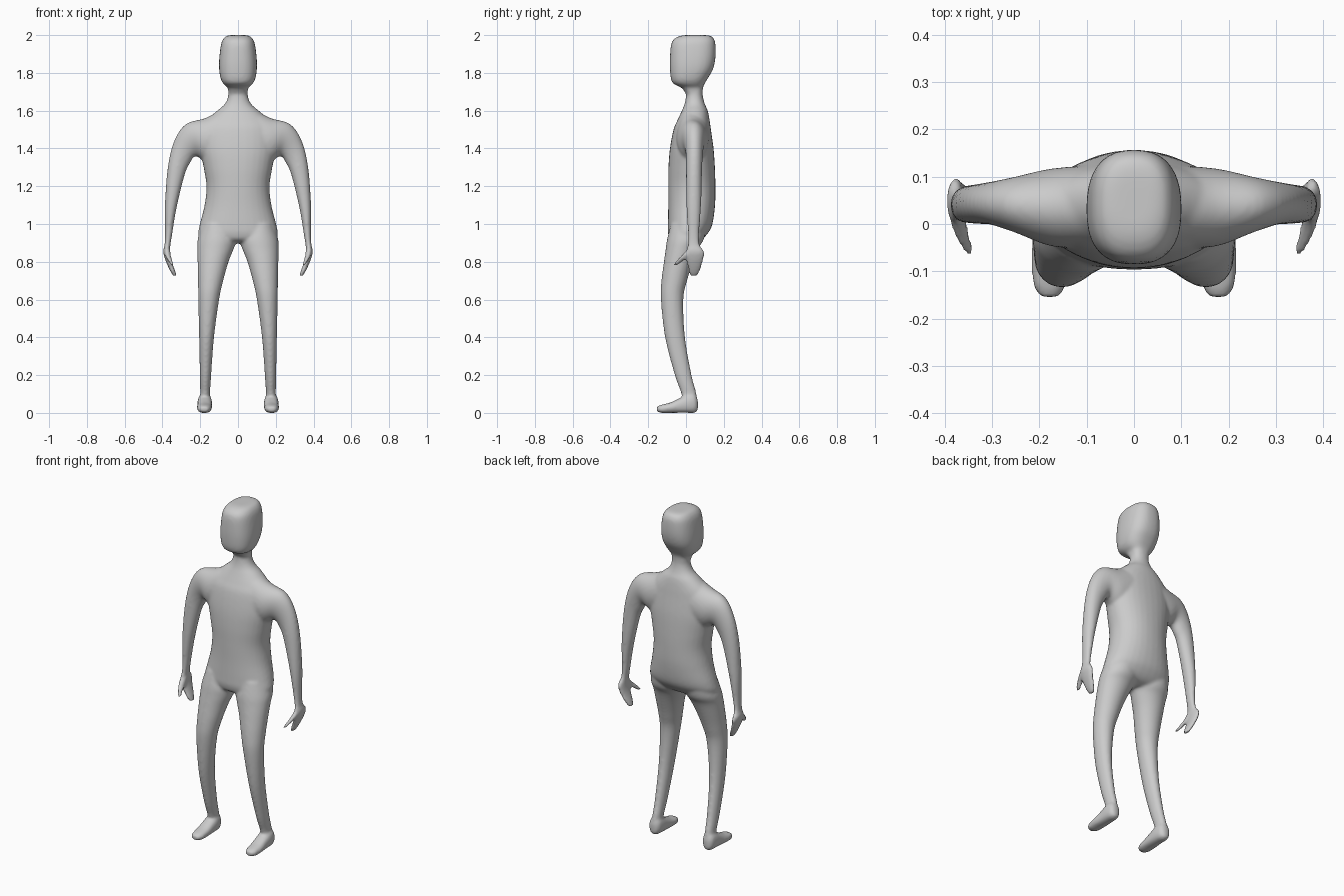
import bpy, bmesh, math
from mathutils import Vector


def spline(rows, steps=5):
    """Catmull-Rom interpolation of section parameters."""
    rows = [Vector(r) for r in rows]
    out = []
    for i in range(len(rows) - 1):
        p0, p1, p2 = rows[max(i - 1, 0)], rows[i], rows[i + 1]
        p3 = rows[min(i + 2, len(rows) - 1)]
        for k in range(steps):
            t = k / steps
            out.append(p1 + 0.5 * t * ((p2 - p0) + t * ((2 * p0 - 5 * p1 + 4 * p2 - p3)
                       + t * (3 * (p1 - p2) + p3 - p0))))
    return out + [rows[-1]]


def loft(bm, rows, side=1, power=2.0, along_y=False, n=32):
    """Section = (x1, h1, x2, h2, d1, d2): two end points and a depth range."""
    rings = []
    for x1, h1, x2, h2, d1, d2 in spline(rows):
        ring = []
        for i in range(n):
            a = 2 * math.pi * i / n
            c, s = math.cos(a), math.sin(a)
            u = math.copysign(abs(c) ** (2 / power), c)
            v = math.copysign(abs(s) ** (2 / power), s)
            x = (x1 + x2) / 2 + (x2 - x1) / 2 * u
            h = (h1 + h2) / 2 + (h2 - h1) / 2 * u
            d = (d1 + d2) / 2 + (d2 - d1) / 2 * v
            ring.append(bm.verts.new((side * x, h, d) if along_y else (side * x, d, h)))
        rings.append(ring)
    for r, q in zip(rings, rings[1:]):
        for i in range(n):
            j = (i + 1) % n
            bm.faces.new((r[i], r[j], q[j], q[i]))
    bm.faces.new(rings[0])
    bm.faces.new(rings[-1])


def level(rows):
    """Symmetric sections from (half width, z, front y, back y)."""
    return [(-w, z, w, z, a, b) for w, z, a, b in rows]


bm = bmesh.new()

# head
loft(bm, level([(.035, 2.0, 0, .1), (.06, 1.996, -.03, .13), (.078, 1.98, -.062, .148),
                (.09, 1.95, -.079, .156), (.099, 1.88, -.085, .156), (.1, 1.82, -.085, .143),
                (.092, 1.77, -.08, .115), (.077, 1.742, -.066, .098),
                (.056, 1.722, -.025, .09), (.05, 1.69, 0, .088)]), power=2.5)

# neck and torso
loft(bm, level([(.05, 1.75, 0, .088), (.052, 1.68, 0, .089), (.07, 1.635, -.008, .1),
                (.11, 1.6, -.022, .115), (.165, 1.55, -.045, .125), (.195, 1.5, -.066, .132),
                (.2, 1.4, -.085, .146), (.182, 1.3, -.093, .153), (.167, 1.2, -.094, .156),
                (.177, 1.1, -.094, .154), (.202, 1.0, -.096, .14), (.21, .95, -.095, .115),
                (.19, .915, -.08, .08), (.1, .9, -.04, .04)]), power=2.15)

for side in (1, -1):
    # shoulder, arm and flat hand
    loft(bm, [(.06, 1.62, .06, 1.32, -.05, .125), (.17, 1.562, .17, 1.33, -.048, .118),
              (.275, 1.53, .225, 1.36, -.018, .1), (.338, 1.44, .255, 1.32, -.002, .09),
              (.372, 1.3, .282, 1.26, 0, .085), (.387, 1.1, .324, 1.09, .002, .08),
              (.386, .95, .349, .94, .01, .07), (.389, .89, .358, .885, .008, .075),
              (.396, .855, .36, .85, 0, .098), (.385, .81, .352, .805, .003, .092),
              (.361, .755, .332, .75, .012, .075), (.343, .725, .323, .722, .022, .06)], side)
    # thumb
    loft(bm, [(.39, .87, .358, .865, .01, .06), (.388, .84, .355, .835, -.02, .035),
              (.373, .808, .345, .803, -.052, -.012), (.355, .782, .335, .779, -.07, -.045)], side)
    # leg
    loft(bm, [(.03, 1.0, .19, 1.0, -.08, .11), (.008, .92, .213, .92, -.1, .095),
              (.022, .87, .215, .87, -.107, .065), (.05, .8, .214, .8, -.117, .038),
              (.078, .7, .212, .7, -.13, .006), (.1, .6, .21, .6, -.133, -.014),
              (.127, .4, .206, .4, -.111, -.005), (.142, .2, .202, .2, -.06, .03),
              (.148, .1, .2, .1, -.025, .056), (.15, .03, .203, .03, -.02, .06)], side)
    # foot
    loft(bm, [(.16, .063, .195, .063, .012, .07), (.143, .045, .21, .045, 0, .1),
              (.137, .01, .215, .01, 0, .098), (.137, -.03, .215, -.03, 0, .08),
              (.138, -.08, .217, -.08, 0, .056), (.144, -.13, .213, -.13, 0, .043),
              (.16, -.155, .198, -.155, .008, .033)], side, 2.4, True)

bmesh.ops.recalc_face_normals(bm, faces=bm.faces)
mesh = bpy.data.meshes.new("figure_body")
bm.to_mesh(mesh)
bm.free()
body = bpy.data.objects.new("figure_body", mesh)
bpy.context.collection.objects.link(body)

# fuse all parts into one soft skin
remesh = body.modifiers.new("fuse", 'REMESH')
remesh.mode = 'VOXEL'
remesh.voxel_size = 0.008
remesh.use_smooth_shade = True
smooth = body.modifiers.new("soften", 'SMOOTH')
smooth.factor = 0.5
smooth.iterations = 8
